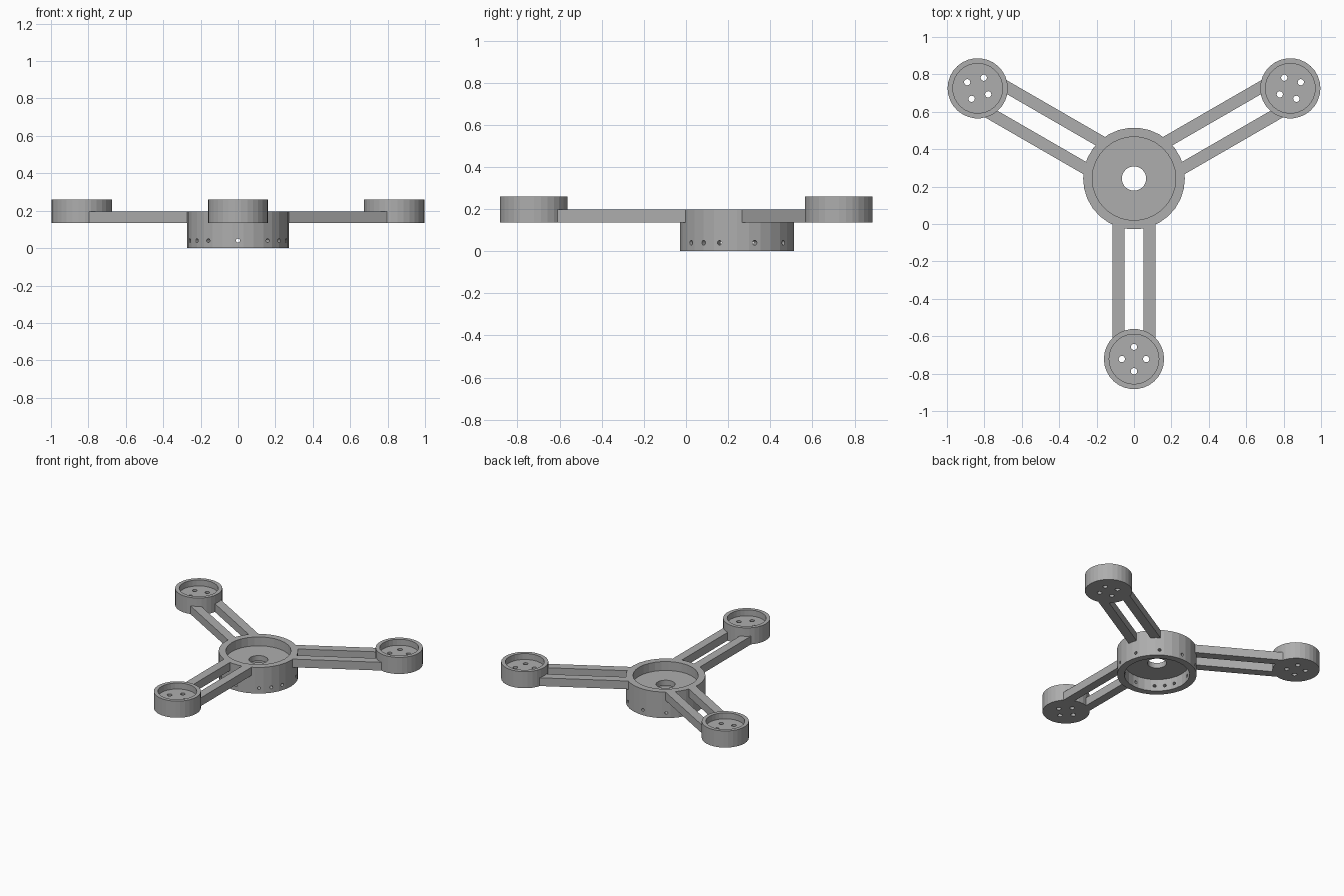
import bpy, bmesh
from math import radians, sin, cos, pi
from mathutils import Matrix, Vector

cube = bpy.data.objects.get("Cube")
if cube:
    bpy.data.objects.remove(cube, do_unlink=True)

HUB_Y = 0.243          # hub axis, all parts are built around it
ARM = 0.965            # hub axis to pod axis
BASE, TOP = 0.135, 0.197

grey = bpy.data.materials.new("plain_grey")
grey.use_nodes = True
grey.diffuse_color = (0.42, 0.42, 0.42, 1)
grey.node_tree.nodes["Principled BSDF"].inputs["Base Color"].default_value = grey.diffuse_color


def make_object(name, bm):
    bmesh.ops.recalc_face_normals(bm, faces=bm.faces)
    mesh = bpy.data.meshes.new(name)
    bm.to_mesh(mesh)
    bm.free()
    mesh.materials.append(grey)
    ob = bpy.data.objects.new(name, mesh)
    ob.location.y = HUB_Y
    bpy.context.collection.objects.link(ob)
    return ob


def lathe(profile, sides, closed, centre_y=0):
    """Turn (radius, z) points round an axis; open profiles get flat caps."""
    bm = bmesh.new()
    rings = [[bm.verts.new((r * cos(2 * pi * i / sides),
                            centre_y + r * sin(2 * pi * i / sides), z))
              for i in range(sides)] for r, z in profile]
    pairs = list(zip(rings, rings[1:]))
    if closed:
        pairs.append((rings[-1], rings[0]))
    else:
        bm.faces.new(rings[0])
        bm.faces.new(rings[-1])
    for a, b in pairs:
        for i in range(sides):
            j = (i + 1) % sides
            bm.faces.new((a[i], a[j], b[j], b[i]))
    return bm


def drill(ob, radius, depth, matrices):
    """Cut round holes, one for each matrix, along its local z."""
    bm = bmesh.new()
    for m in matrices:
        bmesh.ops.create_cone(bm, cap_ends=True, segments=12, radius1=radius,
                              radius2=radius, depth=depth, matrix=m)
    cutter = make_object("hole_cutter", bm)
    cutter.hide_render = True
    mod = ob.modifiers.new("holes", 'BOOLEAN')
    mod.operation, mod.solver, mod.object = 'DIFFERENCE', 'EXACT', cutter
    bpy.context.view_layer.update()
    bpy.context.view_layer.objects.active = ob
    bpy.ops.object.modifier_apply(modifier=mod.name)
    bpy.data.objects.remove(cutter, do_unlink=True)


# Hub: ring wall with a pierced web between two recesses
outer, inner, bore = 0.272, 0.223, 0.065
web_low, web_high = 0.09, 0.13
hub = make_object("hub", lathe(
    [(outer, 0), (outer, TOP), (inner, TOP), (inner, web_high), (bore, web_high),
     (bore, web_low), (inner, web_low), (inner, 0)], 30, True))

# Screw holes round the lower wall, angles measured from the front
angles = list(range(0, 360, 36)) + [54, -54]
drill(hub, 0.011, 0.12, [
    Matrix.Rotation(radians(a), 4, 'Z') @ Matrix.Translation((0, -0.25, 0.04))
    @ Matrix.Rotation(pi / 2, 4, 'X') for a in angles])

# Motor pod: shallow cup with four holes through its floor
pod = make_object("front_motor_pod", lathe(
    [(0.161, BASE), (0.161, 0.26), (0.133, 0.26), (0.133, 0.215)], 30, False, -ARM))
drill(pod, 0.017, 0.4, [
    Matrix.Translation((0, -ARM, 0.17)) @ Matrix.Rotation(k * pi / 2, 4, 'Z')
    @ Matrix.Translation((0.065, 0, 0)) for k in range(4)])

# Arm: two parallel rails between the hub wall and the pod
bm = bmesh.new()
near, far = -0.236, -0.88
for side in (-1, 1):
    place = Matrix.Translation((side * 0.083, (near + far) / 2, (BASE + TOP) / 2))
    size = Matrix.Diagonal(Vector((0.064, near - far, TOP - BASE, 1)))
    bmesh.ops.create_cube(bm, size=1, matrix=place @ size)
rails = make_object("front_arm_rails", bm)

# Repeat the arm and pod for the two rear positions
for label, turn in (("left_rear", 120), ("right_rear", 240)):
    for part, word in ((pod, "motor_pod"), (rails, "arm_rails")):
        copy = part.copy()
        copy.name = f"{label}_{word}"
        copy.rotation_euler.z = radians(turn)
        bpy.context.collection.objects.link(copy)
